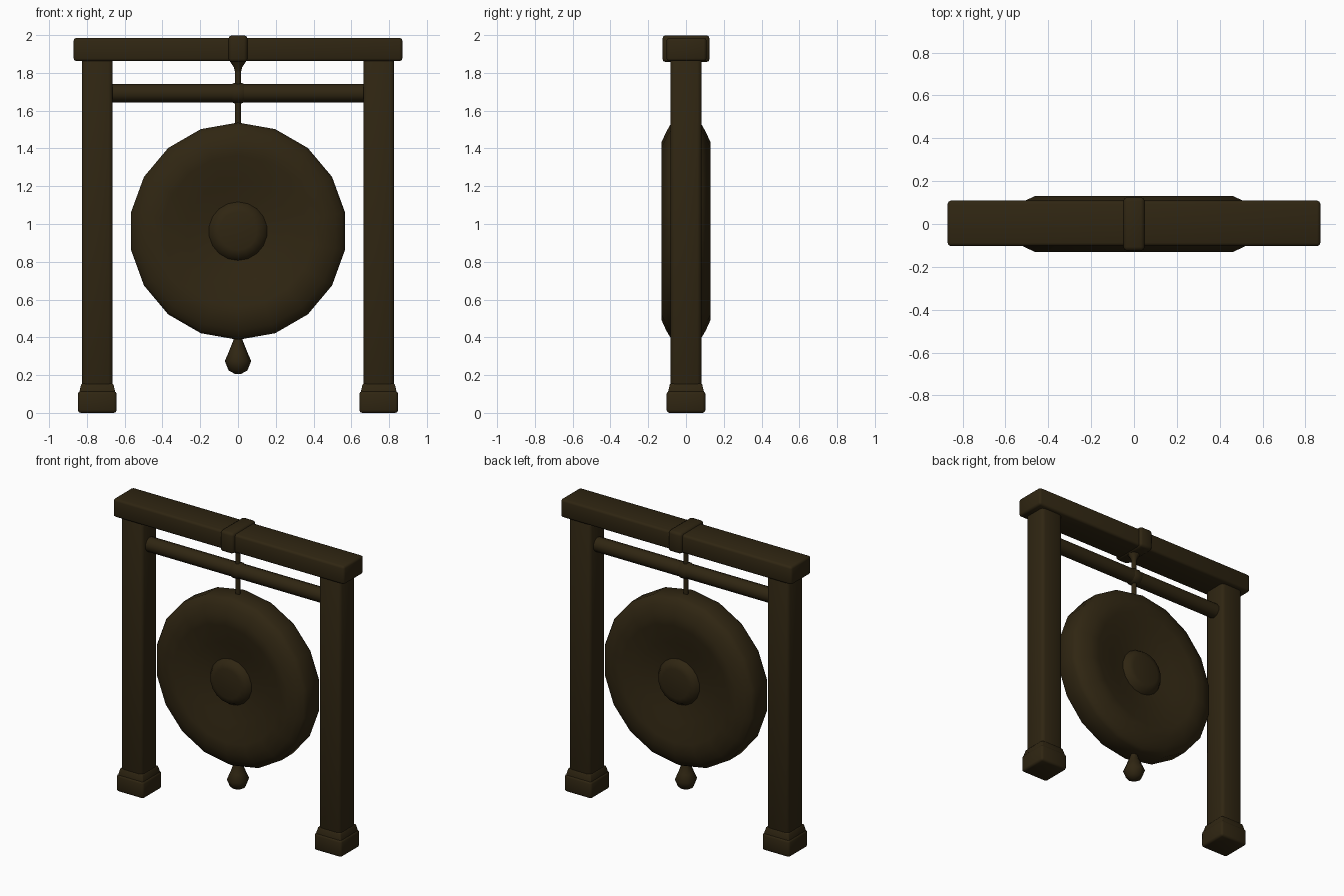
import bpy, bmesh
from math import radians, sin, cos, tau

default = bpy.data.objects.get("Cube")
if default:
    bpy.data.objects.remove(default, do_unlink=True)

COLOUR = (0.029, 0.019, 0.006, 1)
wood = bpy.data.materials.new("dark_brown")
wood.use_nodes = True
wood.diffuse_color = COLOUR
shader = next(n for n in wood.node_tree.nodes if n.type == 'BSDF_PRINCIPLED')
shader.inputs["Base Color"].default_value = COLOUR
shader.inputs["Roughness"].default_value = 0.8


def finish(name, bm, angle=50):
    bmesh.ops.recalc_face_normals(bm, faces=bm.faces)
    mesh = bpy.data.meshes.new(name)
    bm.to_mesh(mesh)
    bm.free()
    mesh.materials.append(wood)
    obj = bpy.data.objects.new(name, mesh)
    bpy.context.collection.objects.link(obj)
    bpy.ops.object.select_all(action='DESELECT')
    bpy.context.view_layer.objects.active = obj
    obj.select_set(True)
    bpy.ops.object.shade_smooth_by_angle(angle=radians(angle))
    return obj


def box(name, centre, size, bevel, top_scale=1.0):
    """Bevelled box whose top may taper."""
    bm = bmesh.new()
    bmesh.ops.create_cube(bm, size=1)
    for v in bm.verts:
        taper = top_scale if v.co.z > 0 else 1
        scale = (size[0] * taper, size[1] * taper, size[2])
        v.co = [c + p * s for c, p, s in zip(centre, v.co, scale)]
    bmesh.ops.bevel(bm, geom=bm.edges[:], offset=bevel, segments=2,
                    profile=0.5, affect='EDGES')
    return finish(name, bm)


def lathe(name, profile, axis, centre, sides, angle=50):
    """Solid of revolution from (radius, offset along axis) pairs."""
    bm = bmesh.new()
    rings = []
    for r, h in profile:
        ring = []
        for i in range(sides):
            a = tau * i / sides
            u, w = r * sin(a), r * cos(a)
            p = {'X': (h, u, w), 'Y': (u, h, w), 'Z': (u, w, h)}[axis]
            ring.append(bm.verts.new([c + q for c, q in zip(centre, p)]))
        rings.append(ring)
    for a, b in zip(rings, rings[1:]):
        for i in range(sides):
            j = (i + 1) % sides
            bm.faces.new((a[i], a[j], b[j], b[i]))
    bm.faces.new(rings[0])
    bm.faces.new(rings[-1])
    return finish(name, bm, angle)


# Posts and stepped feet
for side, s in (("left", 1), ("right", -1)):
    x = s * 0.745
    box(side + "_post", (x, 0, 0.99), (0.163, 0.165, 1.80), 0.022)
    box(side + "_foot", (x, 0, 0.0575), (0.205, 0.205, 0.115), 0.015)
    box(side + "_foot_collar", (x, 0, 0.125), (0.197, 0.197, 0.06), 0.006, 0.86)

# Top beam with the band that carries the cord
box("top_beam", (0, 0.003, 1.924), (1.74, 0.212, 0.124), 0.015)
box("beam_band", (0, 0, 1.928), (0.10, 0.25, 0.142), 0.018)
lathe("band_knob", [(0.015, 1.80), (0.022, 1.83), (0.045, 1.865)], 'Z', (0, 0, 0), 8)

# Lower crossbar and its central ring
lathe("crossbar", [(0.049, -0.69), (0.049, 0.69)], 'X', (0, 0, 1.693), 10)
lathe("crossbar_ring", [(0.047, -0.035), (0.054, -0.02), (0.054, 0.02), (0.047, 0.035)],
      'X', (0, 0, 1.693), 10)

# Hanging cord
lathe("cord", [(0.017, 1.50), (0.017, 1.87)], 'Z', (0, 0, 0), 8)

# Gong: rounded rim, dished faces and a central boss, the same on both sides
half = [(0.575, 0.06), (0.56, 0.085), (0.525, 0.105), (0.47, 0.13),
        (0.40, 0.125), (0.27, 0.095), (0.155, 0.075), (0.135, 0.105), (0.10, 0.115)]
profile = [(r, -h) for r, h in reversed(half)] + half
lathe("gong", profile, 'Y', (0, 0, 0.962), 18)

# Drop pendant beneath the gong
lathe("pendant", [(0.022, 0.42), (0.024, 0.385), (0.05, 0.32), (0.07, 0.275),
                  (0.05, 0.225), (0.018, 0.207)], 'Z', (0, 0, 0), 8)
